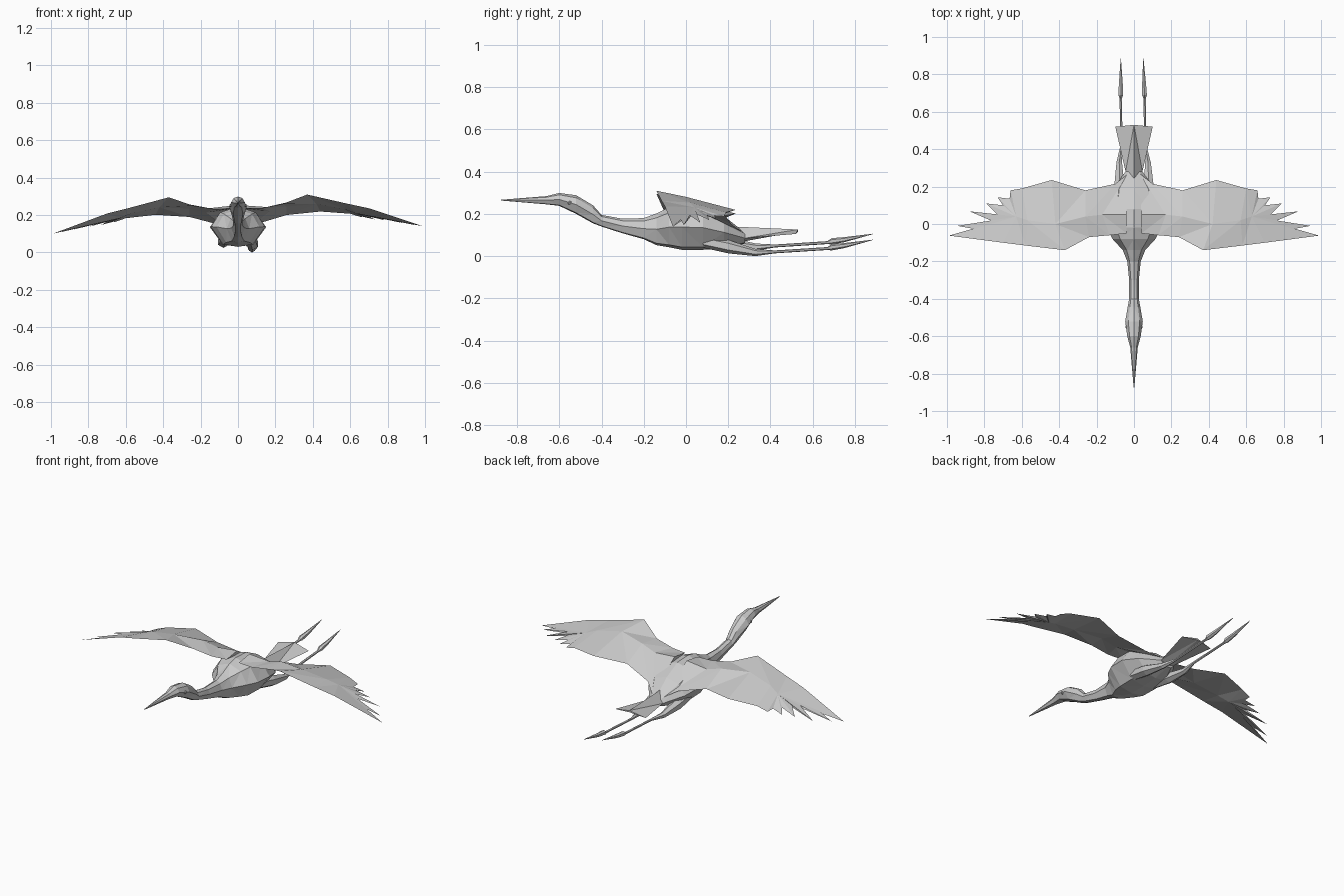
import bpy, bmesh, math
from mathutils import Vector

cube = bpy.data.objects.get("Cube")
if cube:
    bpy.data.objects.remove(cube)

GREY = (0.6, 0.6, 0.6, 1)
mat = bpy.data.materials.new("pale_grey")
mat.use_nodes = True
mat.diffuse_color = GREY
bsdf = mat.node_tree.nodes["Principled BSDF"]
bsdf.inputs["Base Color"].default_value = GREY
bsdf.inputs["Roughness"].default_value = 0.8


def finish(name, bm):
    """Turn a bmesh into a flat shaded object."""
    bmesh.ops.recalc_face_normals(bm, faces=bm.faces)
    mesh = bpy.data.meshes.new(name)
    bm.to_mesh(mesh)
    bm.free()
    mesh.materials.append(mat)
    obj = bpy.data.objects.new(name, mesh)
    bpy.context.collection.objects.link(obj)
    return obj


def loft(name, rings):
    """Skin a list of closed rings and cap both ends."""
    bm = bmesh.new()
    loops = [[bm.verts.new(p) for p in ring] for ring in rings]
    n = len(loops[0])
    for a, b in zip(loops, loops[1:]):
        for i in range(n):
            j = (i + 1) % n
            bm.faces.new((a[i], a[j], b[j], b[i]))
    bm.faces.new(loops[0])
    bm.faces.new(loops[-1])
    bmesh.ops.triangulate(bm, faces=bm.faces)
    return finish(name, bm)


# Cross-section of the bird: (share of half width, share of height)
SECTION = [(0, 1), (0.65, 0.86), (1, 0.5), (0.55, 0.06),
           (0, 0), (-0.55, 0.06), (-1, 0.5), (-0.65, 0.86)]


def trunk(name, stations):
    """Loft along y from (y, bottom, top, half width)."""
    loft(name, [[(w * sx, y, lo + (hi - lo) * sz) for sx, sz in SECTION]
                for y, lo, hi, w in stations])


beak_base = (-0.66, 0.245, 0.284, 0.02)
nape = (-0.44, 0.155, 0.24, 0.033)
neck_base = (-0.14, 0.052, 0.202, 0.06)

trunk("beak", [(-0.875, 0.263, 0.267, 0.002), beak_base])
trunk("head", [beak_base, (-0.6, 0.238, 0.299, 0.036),
               (-0.52, 0.2, 0.288, 0.047), nape])
trunk("neck", [nape, (-0.4, 0.14, 0.195, 0.026), (-0.3, 0.108, 0.177, 0.026),
               (-0.2, 0.08, 0.18, 0.036), neck_base])
trunk("body", [neck_base, (-0.08, 0.042, 0.232, 0.115), (-0.02, 0.03, 0.245, 0.145),
               (0.08, 0.03, 0.24, 0.15), (0.18, 0.035, 0.19, 0.12),
               (0.28, 0.06, 0.11, 0.045)])

# Wing rows from root to wrist, and the fingered tip going round to the back
LEADING = [(0.04, -0.05, 0.235), (0.13, -0.06, 0.235), (0.24, -0.07, 0.255),
           (0.37, -0.14, 0.302), (0.58, -0.115, 0.25), (0.7, -0.1, 0.222)]
CREST = [(0.04, 0.05, 0.25), (0.17, 0.05, 0.238), (0.26, 0.04, 0.262),
         (0.42, 0, 0.272), (0.57, 0.02, 0.242), (0.63, 0.04, 0.218)]
TRAILING = [(0.03, 0.27, 0.11), (0.1, 0.215, 0.15), (0.26, 0.18, 0.195),
            (0.44, 0.235, 0.21), (0.6, 0.19, 0.195), (0.66, 0.18, 0.175)]
FINGERS = [(0.99, -0.062, 0.12), (0.77, -0.042, 0.185), (0.945, -0.01, 0.128),
           (0.74, 0.008, 0.186), (0.88, 0.068, 0.14), (0.73, 0.05, 0.183),
           (0.79, 0.11, 0.155), (0.7, 0.1, 0.18), (0.73, 0.143, 0.162),
           (0.665, 0.135, 0.178)]


def wing(name, side):
    bm = bmesh.new()

    def add(points, drop=0.0):
        # The wings bank slightly to one side
        return [bm.verts.new((side * x, y, z - drop + 0.02 * side * x))
                for x, y, z in points]

    lead, trail, tips = add(LEADING), add(TRAILING), add(FINGERS)
    rim = [lead[-1]] + tips + [trail[-1]]
    for crest in (add(CREST), add(CREST, 0.022)):
        for edge in (lead, trail):
            for i in range(len(crest) - 1):
                bm.faces.new((edge[i], edge[i + 1], crest[i + 1]))
                bm.faces.new((edge[i], crest[i + 1], crest[i]))
        for a, b in zip(rim, rim[1:]):
            bm.faces.new((crest[-1], a, b))
    bmesh.ops.holes_fill(bm, edges=[e for e in bm.edges if e.is_boundary])
    finish(name, bm)


wing("left_wing", 1)
wing("right_wing", -1)

# Tail: a ridged fan, thin towards its end
bm = bmesh.new()
base = bm.verts.new((0, 0.22, 0.14)), bm.verts.new((0, 0.22, 0.06))
end = bm.verts.new((0, 0.53, 0.126)), bm.verts.new((0, 0.53, 0.116))
for s in (1, -1):
    root = bm.verts.new((s * 0.055, 0.22, 0.075))
    mid = bm.verts.new((s * 0.045, 0.28, 0.085))
    corner = bm.verts.new((s * 0.1, 0.52, 0.105))
    for k in (0, 1):
        bm.faces.new((base[k], root, mid))
        bm.faces.new((base[k], mid, end[k]))
        bm.faces.new((mid, corner, end[k]))
    bm.faces.new((end[0], end[1], corner))
    bm.faces.new((base[0], base[1], root))
finish("tail", bm)

# Legs trail behind the body: (x, y, z, radius)
LEG = [(0.07, 0.08, 0.07, 0.03), (0.078, 0.2, 0.045, 0.032),
       (0.075, 0.33, 0.017, 0.017), (0.06, 0.42, 0.02, 0.007),
       (0.057, 0.67, 0.036, 0.007), (0.056, 0.69, 0.042, 0.015),
       (0.054, 0.75, 0.05, 0.012), (0.05, 0.885, 0.077, 0.001)]


def leg(name, side):
    rings = []
    for x, y, z, r in LEG:
        if side < 0:
            x += 0.03 * max(0, y - 0.2)
            z += 0.028 * min(1, max(0, y - 0.1) * 4)
        rings.append([(side * x + r * math.cos(a), y, z + r * math.sin(a))
                      for a in (math.tau * (i + 0.5) / 6 for i in range(6))])
    loft(name, rings)


leg("left_leg", 1)
leg("right_leg", -1)

# Eyes
for name, side in (("left_eye", 1), ("right_eye", -1)):
    bm = bmesh.new()
    bmesh.ops.create_icosphere(bm, subdivisions=1, radius=0.01)
    bmesh.ops.translate(bm, verts=bm.verts, vec=Vector((side * 0.038, -0.55, 0.252)))
    finish(name, bm)
